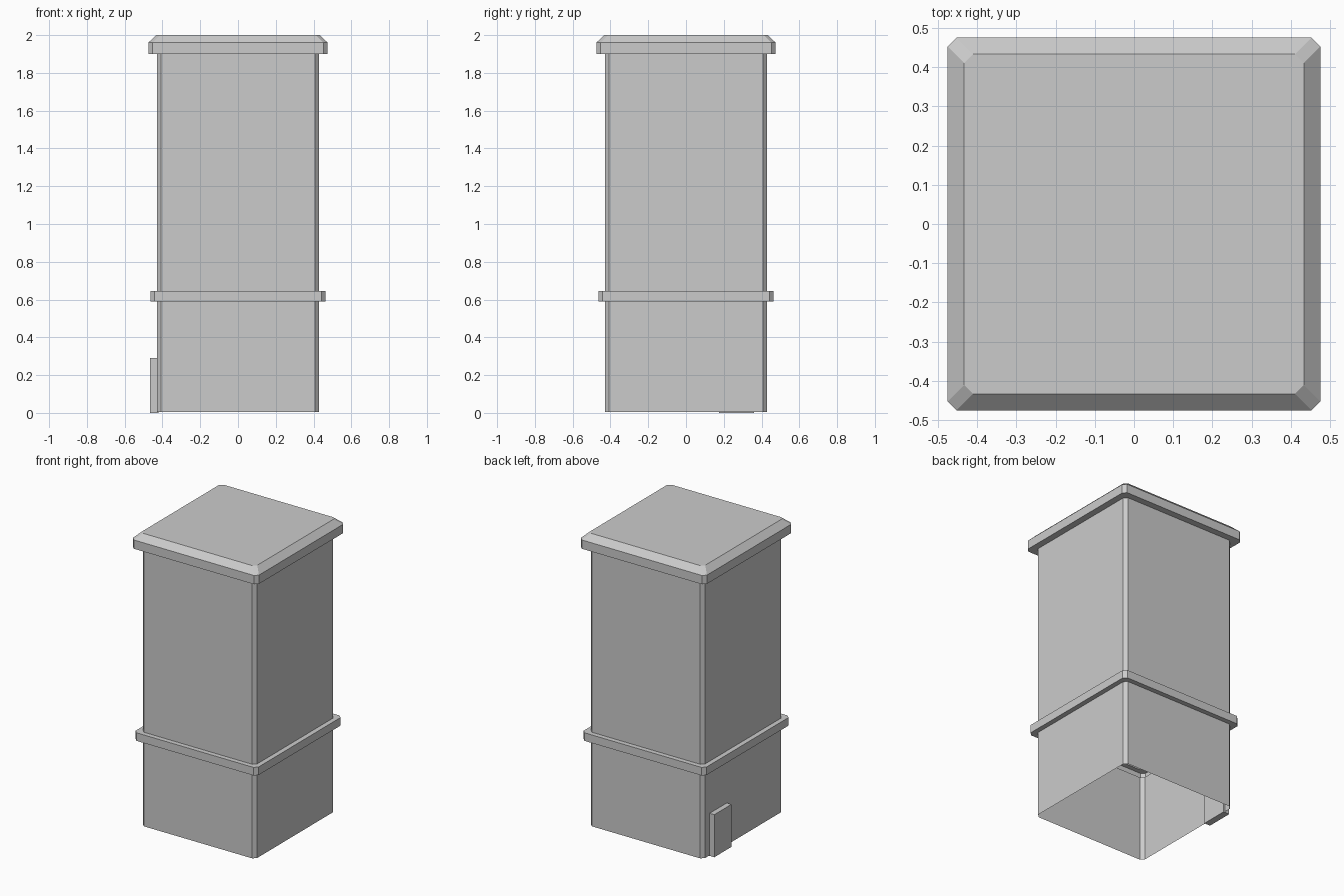
import bpy

if "Cube" in bpy.data.objects:
    bpy.data.objects.remove(bpy.data.objects["Cube"])

CUT = 0.022  # corner chamfer


def ring(h, z):
    """Square outline with cut corners, counter-clockwise from above."""
    c = h - CUT
    return [(h, -c, z), (h, c, z), (c, h, z), (-c, h, z),
            (-h, c, z), (-h, -c, z), (-c, -h, z), (c, -h, z)]


def shell(name, profile, top=False):
    """Stack outlines given as (half width, height) into an open shell."""
    verts = [v for h, z in profile for v in ring(h, z)]
    faces = []
    for r in range(len(profile) - 1):
        for i in range(8):
            a, b = r * 8 + i, r * 8 + (i + 1) % 8
            faces.append((a, b, b + 8, a + 8))
    if top:
        n = len(verts)
        faces.append(tuple(range(n - 8, n)))
    mesh = bpy.data.meshes.new(name)
    mesh.from_pydata(verts, [], faces)
    obj = bpy.data.objects.new(name, mesh)
    bpy.context.collection.objects.link(obj)
    return obj


def box(name, lo, hi):
    mid = [(a + b) / 2 for a, b in zip(lo, hi)]
    bpy.ops.mesh.primitive_cube_add(size=1, location=mid)
    obj = bpy.context.object
    obj.name = name
    obj.scale = [b - a for a, b in zip(lo, hi)]
    return obj


# Hollow pillar, open underneath
shell("lower_body", [(0.43, 0.004), (0.43, 0.59)])
shell("band", [(0.43, 0.59), (0.463, 0.59), (0.463, 0.645), (0.43, 0.645)])
shell("upper_body", [(0.43, 0.645), (0.43, 1.9)])

# Overhanging cap with sloped rim
shell("cap", [(0.43, 1.9), (0.475, 1.9), (0.475, 1.96), (0.433, 2.0)], top=True)

# Small plate set into the left wall near the back
box("side_plate", (-0.465, 0.175, 0.0), (-0.42, 0.36, 0.29))
